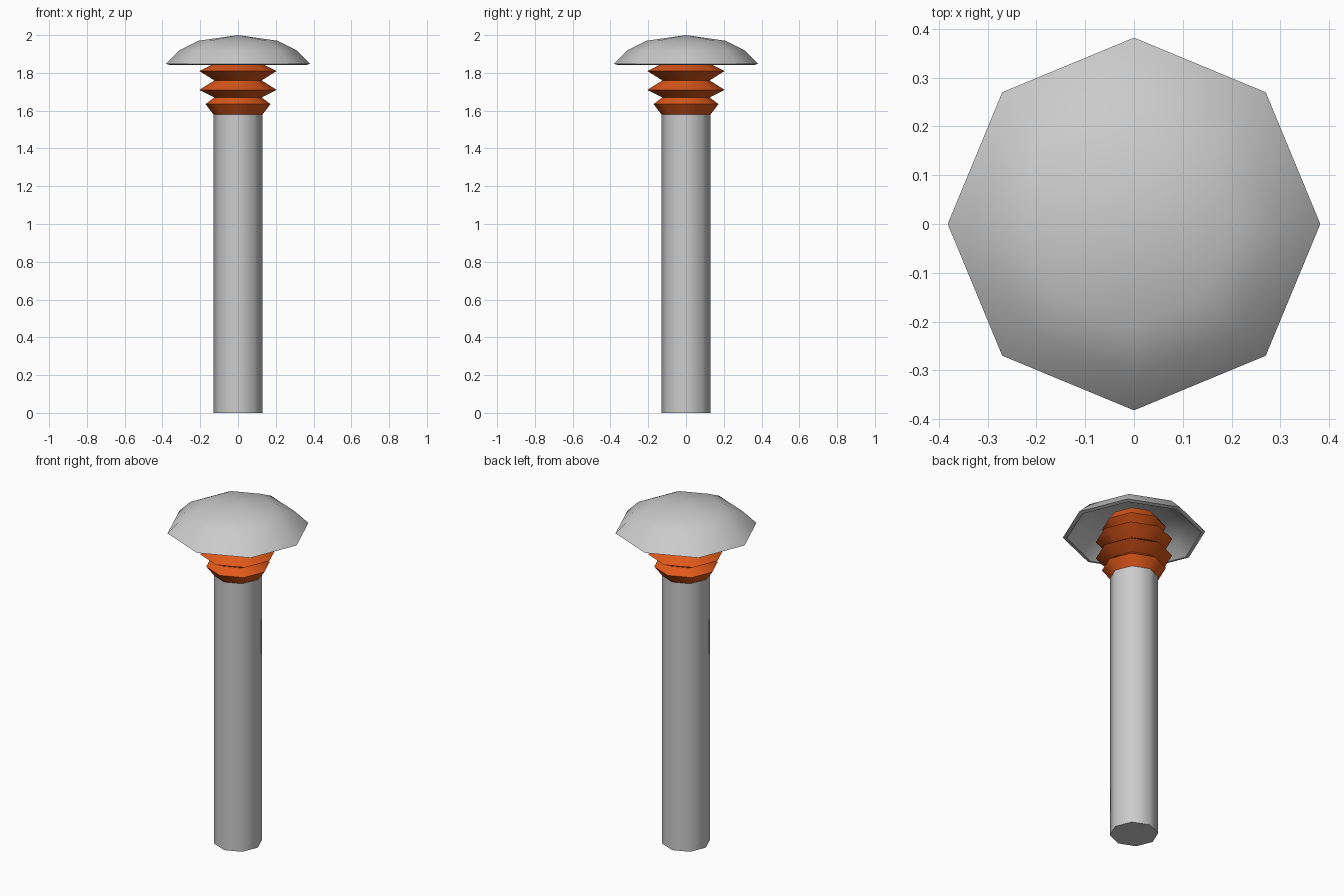
import bpy, math

if "Cube" in bpy.data.objects:
    bpy.data.objects.remove(bpy.data.objects["Cube"])

SIDES = 8


def lathe(name, profile, color=None, angle=40):
    """Revolve (radius, z) points into an eight-sided part; radius 0 makes a pole."""
    verts, rings, faces = [], [], []
    for r, z in profile:
        n = 1 if r == 0 else SIDES
        rings.append([len(verts) + i for i in range(n)])
        for i in range(n):
            a = 2 * math.pi * i / SIDES
            verts.append((r * math.cos(a), r * math.sin(a), z))
    for low, high in zip(rings, rings[1:]):
        for i in range(SIDES):
            j = (i + 1) % SIDES
            if len(low) == 1:
                faces.append((low[0], high[j], high[i]))
            elif len(high) == 1:
                faces.append((low[i], low[j], high[0]))
            else:
                faces.append((low[i], low[j], high[j], high[i]))
    if len(rings[0]) > 1:
        faces.append(rings[0][::-1])
    if len(rings[-1]) > 1:
        faces.append(rings[-1])
    mesh = bpy.data.meshes.new(name)
    mesh.from_pydata(verts, [], faces)
    obj = bpy.data.objects.new(name, mesh)
    bpy.context.collection.objects.link(obj)
    if color:
        mat = bpy.data.materials.new(name + "_colour")
        mat.diffuse_color = color
        mat.use_nodes = True
        mat.node_tree.nodes["Principled BSDF"].inputs["Base Color"].default_value = mat.diffuse_color
        mesh.materials.append(mat)
    bpy.ops.object.select_all(action='DESELECT')
    obj.select_set(True)
    bpy.context.view_layer.objects.active = obj
    bpy.ops.object.shade_smooth_by_angle(angle=math.radians(angle))
    return obj


# Post
lathe("post", [(0.13, 0), (0.13, 1.59)], angle=50)

# Pleated collar, reaching up inside the hollow cap
lathe("bellows_collar", [
    (0.13, 1.58), (0.172, 1.635), (0.125, 1.67), (0.205, 1.71), (0.125, 1.76),
    (0.205, 1.81), (0.125, 1.85), (0.172, 1.885), (0.13, 1.94)],
    color=(0.75, 0.1, 0.01, 1), angle=50)

# Domed cap: hollow underside, rim, then outer dome
lathe("domed_cap", [
    (0, 1.98), (0.20, 1.95), (0.295, 1.905), (0.36, 1.842),
    (0.382, 1.848), (0.31, 1.92), (0.21, 1.97), (0, 2.0)], angle=50)
